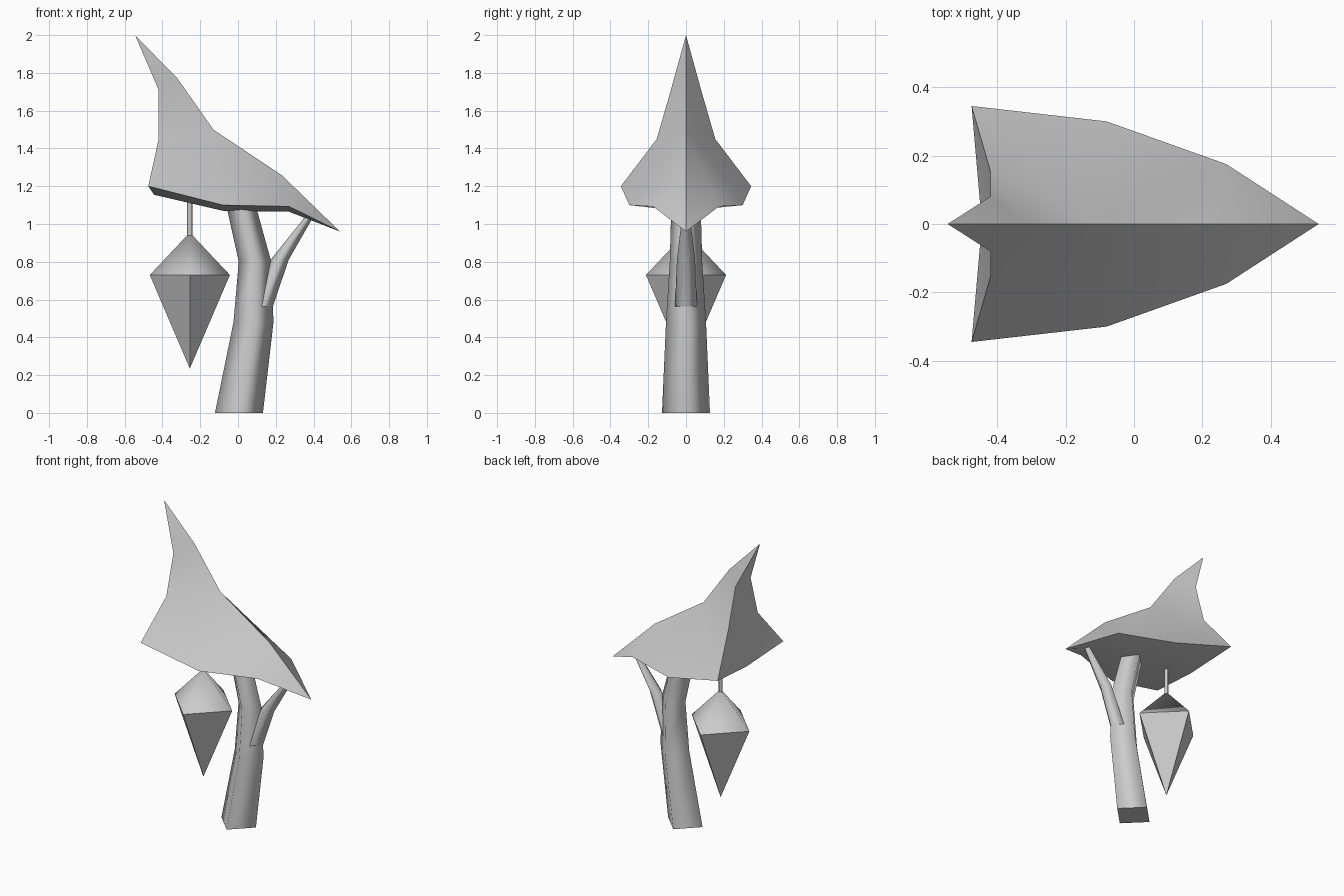
import bpy, math

if "Cube" in bpy.data.objects:
    bpy.data.objects.remove(bpy.data.objects["Cube"], do_unlink=True)

grey = bpy.data.materials.new("plain grey")
grey.use_nodes = True
COLOUR = (0.6, 0.6, 0.6, 1)
grey.diffuse_color = COLOUR
grey.node_tree.nodes["Principled BSDF"].inputs["Base Color"].default_value = COLOUR


def make(name, verts, faces):
    mesh = bpy.data.meshes.new(name)
    mesh.from_pydata(verts, [], faces)
    mesh.materials.append(grey)
    obj = bpy.data.objects.new(name, mesh)
    bpy.context.collection.objects.link(obj)
    return obj


def smooth(obj, degrees):
    bpy.ops.object.select_all(action="DESELECT")
    obj.select_set(True)
    bpy.context.view_layer.objects.active = obj
    bpy.ops.object.shade_smooth_by_angle(angle=math.radians(degrees))


def limb(name, rings):
    """Four-sided tube through rings of (x, z, half width), corners on the axes."""
    verts, faces = [], []
    for x, z, r in rings:
        verts += [(x + r, 0, z), (x, r, z), (x - r, 0, z), (x, -r, z)]
    for i in range(len(rings) - 1):
        for k in range(4):
            a, b = 4 * i + k, 4 * i + (k + 1) % 4
            faces.append((a, b, b + 4, a + 4))
    last = len(verts) - 4
    faces += [(3, 2, 1, 0), tuple(range(last, last + 4))]
    obj = make(name, verts, faces)
    # Rounded shading along the limb, crisp flat end caps
    for poly in obj.data.polygons:
        poly.use_smooth = len(set(v // 4 for v in poly.vertices)) > 1
    sharp = {tuple(sorted(e)) for p in obj.data.polygons if not p.use_smooth for e in p.edge_keys}
    for edge in obj.data.edges:
        edge.use_edge_sharp = tuple(sorted(edge.vertices)) in sharp
    return obj


# Leaning trunk, side branch and the cord of the hanging pod
limb("trunk", [(0.005, 0, 0.127), (0.082, 0.48, 0.106), (0.09, 0.8, 0.086), (0.018, 1.09, 0.078)])
limb("branch", [(0.11, 0.52, 0.06), (0.22, 0.81, 0.048), (0.385, 1.05, 0.02)])
limb("cord", [(-0.255, 0.93, 0.015), (-0.255, 1.13, 0.015)])

# Hanging pod: a short rounded cap over a long faceted point
PX, PR = -0.255, 0.212
rim = [(PX + PR, 0, 0.73), (PX, PR, 0.73), (PX - PR, 0, 0.73), (PX, -PR, 0.73)]
sides = [(k, (k + 1) % 4) for k in range(4)]
pod_cap = make("pod_cap", rim + [(PX, 0, 0.955)], [(a, b, 4) for a, b in sides])
for poly in pod_cap.data.polygons:
    poly.use_smooth = True
make("pod_point", rim + [(PX, 0, 0.235)], [(b, a, 4) for a, b in sides])

# Canopy: named outline points, one half mirrored across y
centre = {
    "peak": (-0.545, 0, 2.0), "ridge_a": (-0.32, 0, 1.77), "ridge_b": (-0.13, 0, 1.5),
    "ridge_c": (0.23, 0, 1.26), "nose": (0.54, 0, 0.96),
    "keel_a": (-0.445, 0, 1.155), "keel_b": (-0.08, 0, 1.07), "keel_c": (0.27, 0, 1.065),
}
half = {
    "back_a": (-0.42, 0.08, 1.71), "back_b": (-0.42, 0.155, 1.45),
    "rim_a": (-0.475, 0.345, 1.2), "rim_b": (-0.08, 0.3, 1.1), "rim_c": (0.27, 0.175, 1.093),
}
half_faces = [
    "peak ridge_a back_a", "ridge_a ridge_b back_b back_a", "ridge_b rim_b rim_a back_b",
    "ridge_b ridge_c rim_c rim_b", "ridge_c nose rim_c",
    "keel_a rim_a rim_b keel_b", "keel_b rim_b rim_c keel_c", "keel_c rim_c nose",
]
points = dict(centre)
for key, (x, y, z) in half.items():
    points[key] = (x, y, z)
    points[key + "_m"] = (x, -y, z)
names = list(points)
faces = []
for text in half_faces:
    keys = text.split()
    faces.append([names.index(k) for k in keys])
    faces.append([names.index(k + "_m" if k in half else k) for k in reversed(keys)])
for text in ("peak back_a back_a_m", "back_a back_b back_b_m back_a_m",
             "back_b rim_a keel_a", "back_b keel_a back_b_m", "back_b_m keel_a rim_a_m"):
    faces.append([names.index(k) for k in text.split()])
canopy = make("canopy", list(points.values()), faces)
smooth(canopy, 40)
